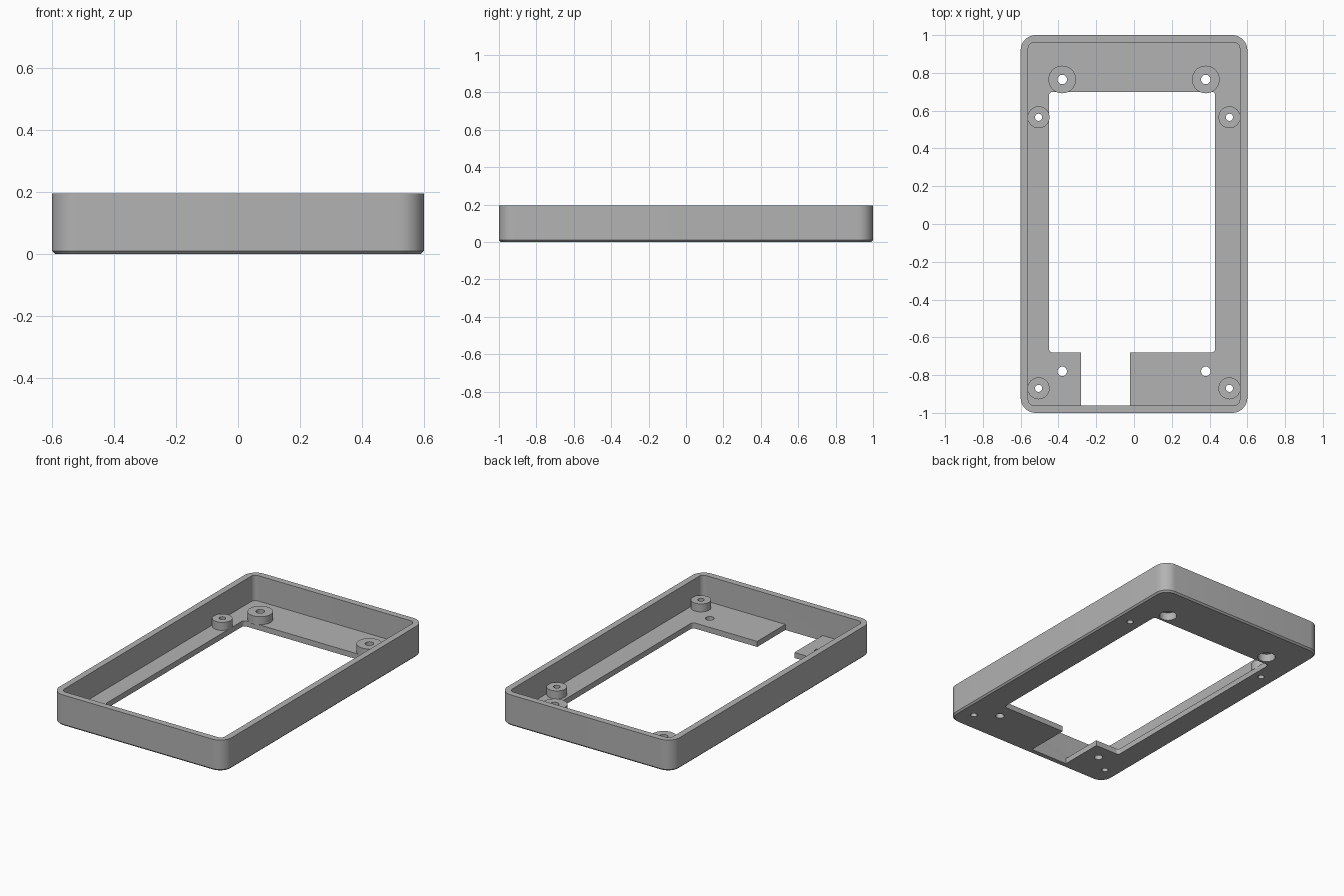
import bpy, bmesh, math

if "Cube" in bpy.data.objects:
    bpy.data.objects.remove(bpy.data.objects["Cube"], do_unlink=True)

grey = bpy.data.materials.new("plain grey")
grey.use_nodes = True
GREY = (0.45, 0.45, 0.45, 1)
grey.diffuse_color = GREY
grey.node_tree.nodes["Principled BSDF"].inputs["Base Color"].default_value = GREY

FLOOR, BOSS_TOP, WALL_TOP = 0.035, 0.085, 0.195
OVER = 0.1  # how far cutters run past the surface


def rounded(x0, x1, y0, y1, r, steps=10):
    """Outline of a rectangle with round corners, counter-clockwise."""
    corners = [(x1 - r, y1 - r), (x0 + r, y1 - r), (x0 + r, y0 + r), (x1 - r, y0 + r)]
    return [(cx + r * math.cos(a), cy + r * math.sin(a))
            for i, (cx, cy) in enumerate(corners)
            for a in [math.pi / 2 * (i + k / steps) for k in range(steps + 1)]]


def circle(x, y, r, n=40):
    return [(x + r * math.cos(math.tau * k / n), y + r * math.sin(math.tau * k / n))
            for k in range(n)]


def loft(name, *levels):
    """Closed solid through (outline, z) levels from bottom to top."""
    bm = bmesh.new()
    rings = [[bm.verts.new((x, y, z)) for x, y in outline] for outline, z in levels]
    for low, high in zip(rings, rings[1:]):
        for i in range(len(low)):
            j = (i + 1) % len(low)
            bm.faces.new((low[i], low[j], high[j], high[i]))
    bm.faces.new(rings[0][::-1])
    bm.faces.new(rings[-1])
    mesh = bpy.data.meshes.new(name)
    bm.to_mesh(mesh)
    bm.free()
    mesh.materials.append(grey)
    obj = bpy.data.objects.new(name, mesh)
    bpy.context.collection.objects.link(obj)
    return obj


def combine(target, tool, operation):
    """Apply a boolean to the target and discard the tool."""
    tool.hide_render = True
    mod = target.modifiers.new(operation, 'BOOLEAN')
    mod.operation, mod.solver, mod.object = operation, 'EXACT', tool
    bpy.context.view_layer.objects.active = target
    bpy.ops.object.modifier_apply(modifier=mod.name)
    bpy.data.objects.remove(tool, do_unlink=True)


def cut(outline, z0, z1):
    combine(tray, loft("cutter", (outline, z0), (outline, z1)), 'DIFFERENCE')


# Outer shell with a small chamfer around the bottom
outer = rounded(-0.6, 0.6, -1, 1, 0.08)
tray = loft("tray", (rounded(-0.59, 0.59, -0.99, 0.99, 0.07), 0), (outer, 0.01), (outer, WALL_TOP))

# Cavity, main window and front notch
cut(rounded(-0.56, 0.56, -0.96, 0.96, 0.03), FLOOR, WALL_TOP + OVER)
cut(rounded(-0.45, 0.43, -0.68, 0.70, 0.02), -OVER, FLOOR + 0.02)
cut([(-0.28, -0.96), (-0.02, -0.96), (-0.02, -0.66), (-0.28, -0.66)], -OVER, FLOOR + 0.02)

# Screw bosses, mirrored left and right
large = [(s * 0.38, 0.765) for s in (-1, 1)]
small = [(s * 0.505, y) for s in (-1, 1) for y in (0.565, -0.87)]
for spots, radius in ((large, 0.073), (small, 0.058)):
    for x, y in spots:
        ring = circle(x, y, radius)
        combine(tray, loft("boss", (ring, FLOOR - 0.003), (ring, BOSS_TOP)), 'UNION')

# Through holes, and counterbores under the large bosses
plain = [(s * 0.38, -0.78) for s in (-1, 1)]
for spots, radius in ((large + plain, 0.025), (small, 0.019)):
    for x, y in spots:
        cut(circle(x, y, radius, 28), -OVER, WALL_TOP)
for x, y in large:
    cut(circle(x, y, 0.052), -OVER, 0.05)

# Smooth the round walls, keep the edges sharp
bpy.ops.object.select_all(action='DESELECT')
tray.select_set(True)
bpy.context.view_layer.objects.active = tray
bpy.ops.object.shade_smooth_by_angle(angle=math.radians(30))
